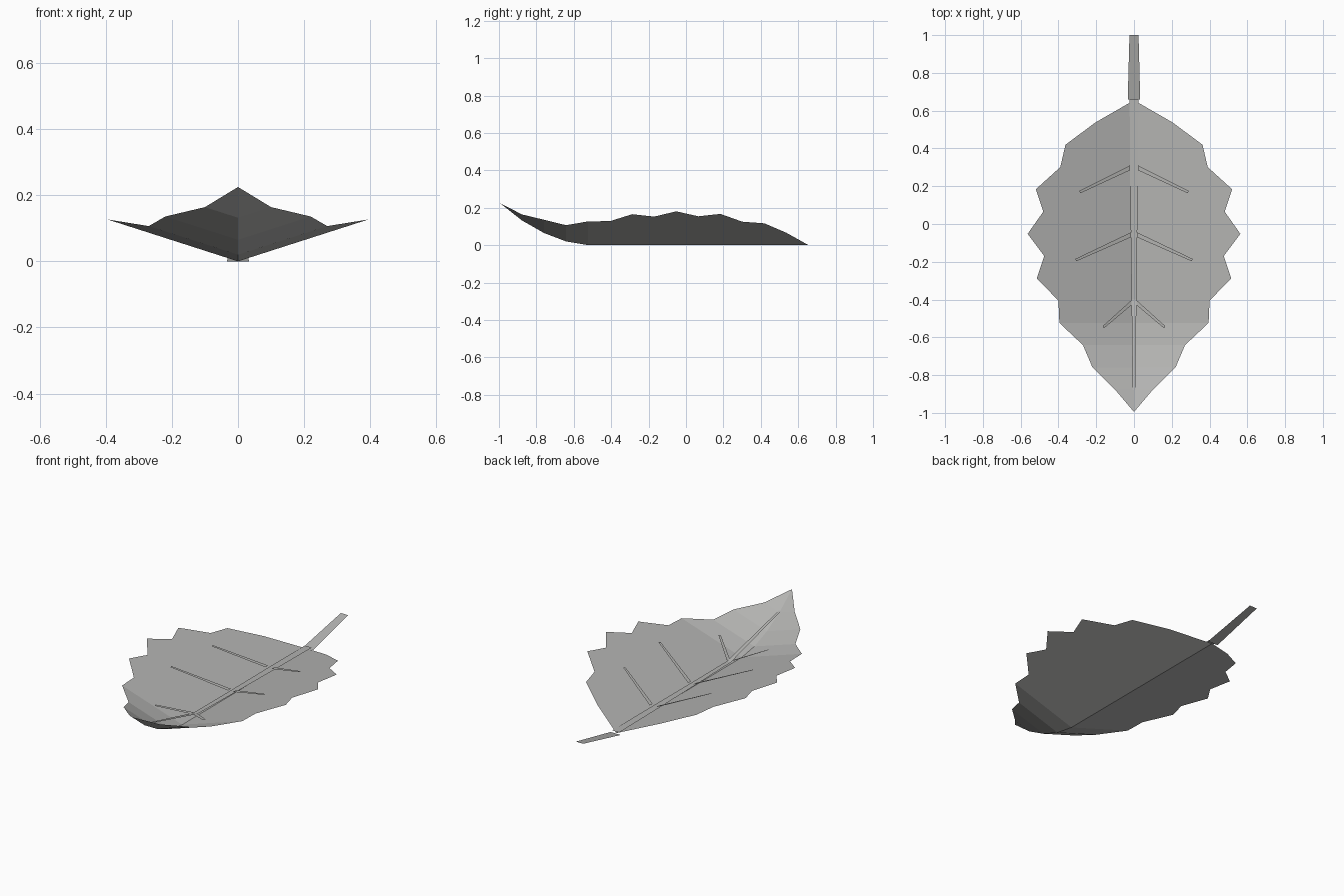
import bpy

if "Cube" in bpy.data.objects:
    bpy.data.objects.remove(bpy.data.objects["Cube"], do_unlink=True)

grey = bpy.data.materials.new("leaf grey")
grey.use_nodes = True
COLOUR = (0.45, 0.45, 0.44, 1)
grey.diffuse_color = COLOUR
grey.node_tree.nodes["Principled BSDF"].inputs["Base Color"].default_value = COLOUR


def sheet(name, verts, faces):
    mesh = bpy.data.meshes.new(name)
    mesh.from_pydata(verts, [], faces)
    mesh.materials.append(grey)
    obj = bpy.data.objects.new(name, mesh)
    bpy.context.collection.objects.link(obj)
    return obj


def ribbon(name, stations):
    """Flat strip along y from (y, half width, z) stations."""
    verts = [(s * w, y, z) for y, w, z in stations for s in (-1, 1)]
    faces = [(i, i + 2, i + 3, i + 1) for i in range(0, len(verts) - 2, 2)]
    return sheet(name, verts, faces)


def mirror_x(obj, merge):
    mod = obj.modifiers.new("mirror", 'MIRROR')
    mod.use_mirror_merge = merge
    mod.merge_threshold = 0.0005


# Blade: jagged half outline, folded along the midline, tip curling up
WIDTHS = [0, 0.205, 0.363, 0.39, 0.52, 0.48, 0.563, 0.475,
          0.515, 0.4, 0.395, 0.27, 0.22, 0.1, 0]
CURL = {11: 0.02, 12: 0.065, 13: 0.132, 14: 0.225}
FOLD = 0.321
STEP = 1.65 / 14

verts, mid, edge = [], [], []
for i, w in enumerate(WIDTHS):
    y, z = 0.655 - i * STEP, CURL.get(i, 0)
    mid.append(len(verts))
    verts.append((0, y, z))
    edge.append(len(verts) if w else mid[i])
    if w:
        verts.append((w, y, z + FOLD * w))
faces = []
for i in range(len(WIDTHS) - 1):
    loop = (mid[i], mid[i + 1], edge[i + 1], edge[i])
    faces.append(tuple(dict.fromkeys(loop)))
mirror_x(sheet("leaf_blade", verts, faces), True)

# Midrib and stem
ribbon("midrib", [(0.66, 0.023, 0.012), (0.3, 0.021, 0.014),
                  (-0.05, 0.017, 0.016), (-0.4, 0.013, 0.02),
                  (-0.88, 0.007, 0.14)])
ribbon("stem", [(1.0, 0.024, 0.075), (0.66, 0.033, 0.0)])

# Side veins in mirrored pairs, standing slightly above the blade
for name, x0, y0, x1, y1 in (("back", 0.02, 0.298, 0.287, 0.169),
                             ("middle", 0.016, -0.057, 0.308, -0.191),
                             ("front", 0.012, -0.415, 0.162, -0.546)):
    corners = [(x0, y0 + 0.013), (x0, y0 - 0.013),
               (x1 - 0.003, y1 - 0.006), (x1 + 0.003, y1 + 0.006)]
    vein = sheet(name + "_veins", [(x, y, 0.02 + 0.375 * x) for x, y in corners],
                 [(0, 1, 2, 3)])
    mirror_x(vein, False)
